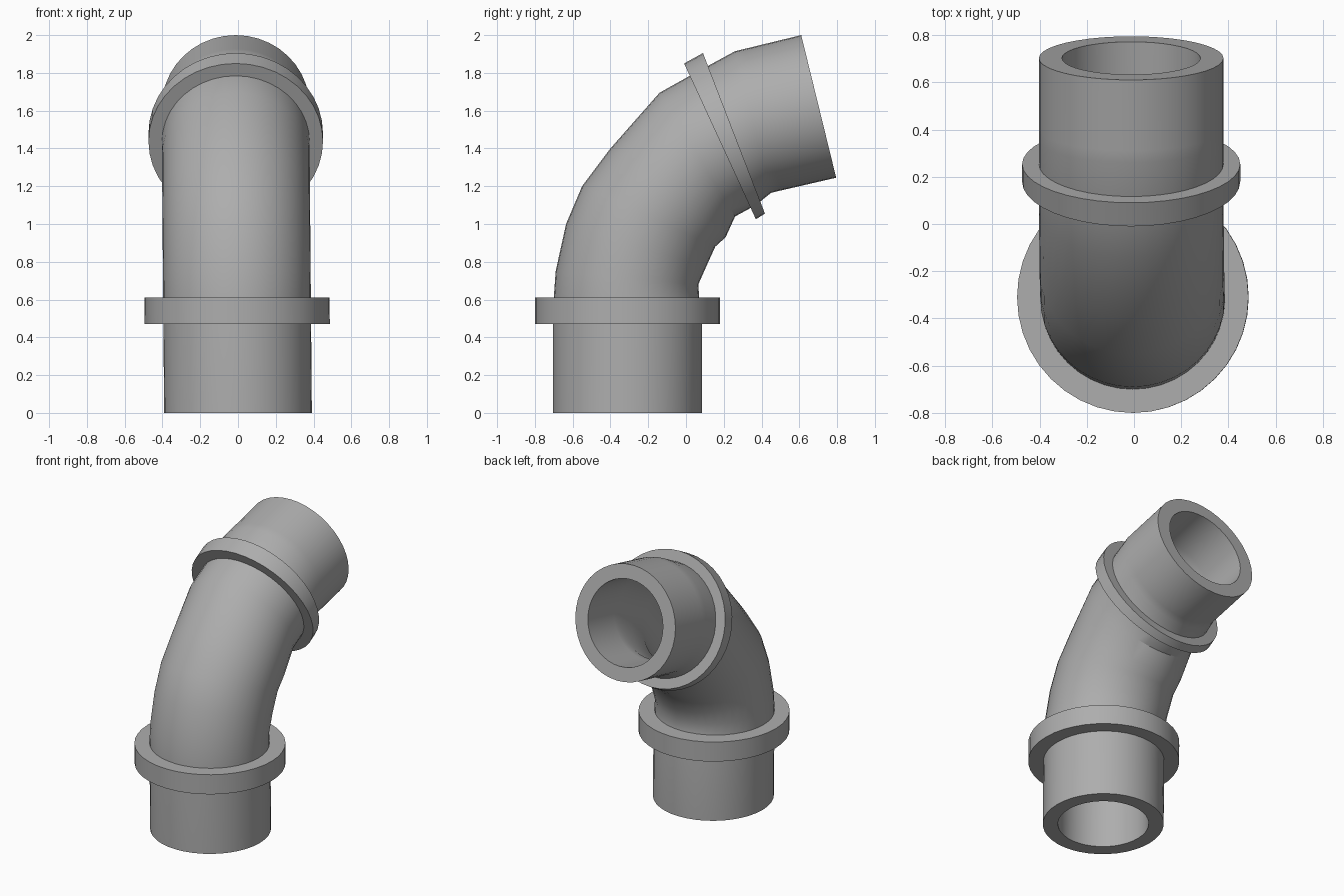
import bpy, bmesh, math

cube = bpy.data.objects.get("Cube")
if cube:
    bpy.data.objects.remove(cube, do_unlink=True)

SIDES = 40

grey = bpy.data.materials.new("mid grey")
grey.use_nodes = True
grey.diffuse_color = (0.42, 0.42, 0.42, 1)
grey.node_tree.nodes["Principled BSDF"].inputs["Base Color"].default_value = (0.42, 0.42, 0.42, 1)


def hollow_loft(name, stations, bore, width):
    """Hollow tube lofted through sections, each given by its outer-bend and
    inner-bend (y, z) points, half width `width`, hole ratio `bore`."""
    bm = bmesh.new()

    def ring(station, scale):
        (ya, za), (yb, zb) = station
        cy, cz, hy, hz = (ya + yb) / 2, (za + zb) / 2, (ya - yb) / 2, (za - zb) / 2
        shift = -0.012 * min(cz / 1.4, 1)
        verts = []
        for i in range(SIDES):
            a = 2 * math.pi * i / SIDES
            c, s = scale * math.cos(a), scale * math.sin(a)
            verts.append(bm.verts.new((shift + width * s, cy + hy * c, cz + hz * c)))
        return verts

    # Outside going up, then the bore coming back down, closed into a loop
    rings = [ring(s, 1) for s in stations] + [ring(s, bore) for s in reversed(stations)]
    for r0, r1 in zip(rings, rings[1:] + rings[:1]):
        for i in range(SIDES):
            j = (i + 1) % SIDES
            bm.faces.new((r0[i], r0[j], r1[j], r1[i]))
    bmesh.ops.recalc_face_normals(bm, faces=bm.faces)
    mesh = bpy.data.meshes.new(name)
    bm.to_mesh(mesh)
    bm.free()
    mesh.materials.append(grey)
    obj = bpy.data.objects.new(name, mesh)
    bpy.context.collection.objects.link(obj)
    bpy.ops.object.select_all(action="DESELECT")
    obj.select_set(True)
    bpy.context.view_layer.objects.active = obj
    bpy.ops.object.shade_smooth_by_angle(angle=math.radians(32))
    return obj


# Curved pipe with straight ends
hollow_loft("elbow_pipe", [
    ((-0.705, 0), (0.085, 0)),
    ((-0.705, 0.5), (0.085, 0.5)),
    ((-0.70, 0.61), (0.07, 0.61)),
    ((-0.69, 0.75), (0.065, 0.68)),
    ((-0.635, 1.0), (0.105, 0.77)),
    ((-0.55, 1.2), (0.155, 0.88)),
    ((-0.40, 1.4), (0.21, 0.93)),
    ((-0.14, 1.695), (0.26, 1.04)),
    ((0.03, 1.79), (0.37, 1.10)),
    ((0.26, 1.915), (0.45, 1.165)),
    ((0.31, 1.927), (0.50, 1.177)),
    ((0.61, 2.0), (0.795, 1.245)),
], 0.75, 0.391)

# Flat collar at the foot of the bend
hollow_loft("lower_collar", [
    ((-0.80, 0.47), (0.18, 0.47)),
    ((-0.80, 0.61), (0.18, 0.61)),
], 0.77, 0.49)

# Tilted, slightly wedge-shaped collar at the top of the bend
hollow_loft("upper_collar", [
    ((-0.01, 1.85), (0.37, 1.025)),
    ((0.09, 1.905), (0.418, 1.055)),
], 0.8, 0.462)
